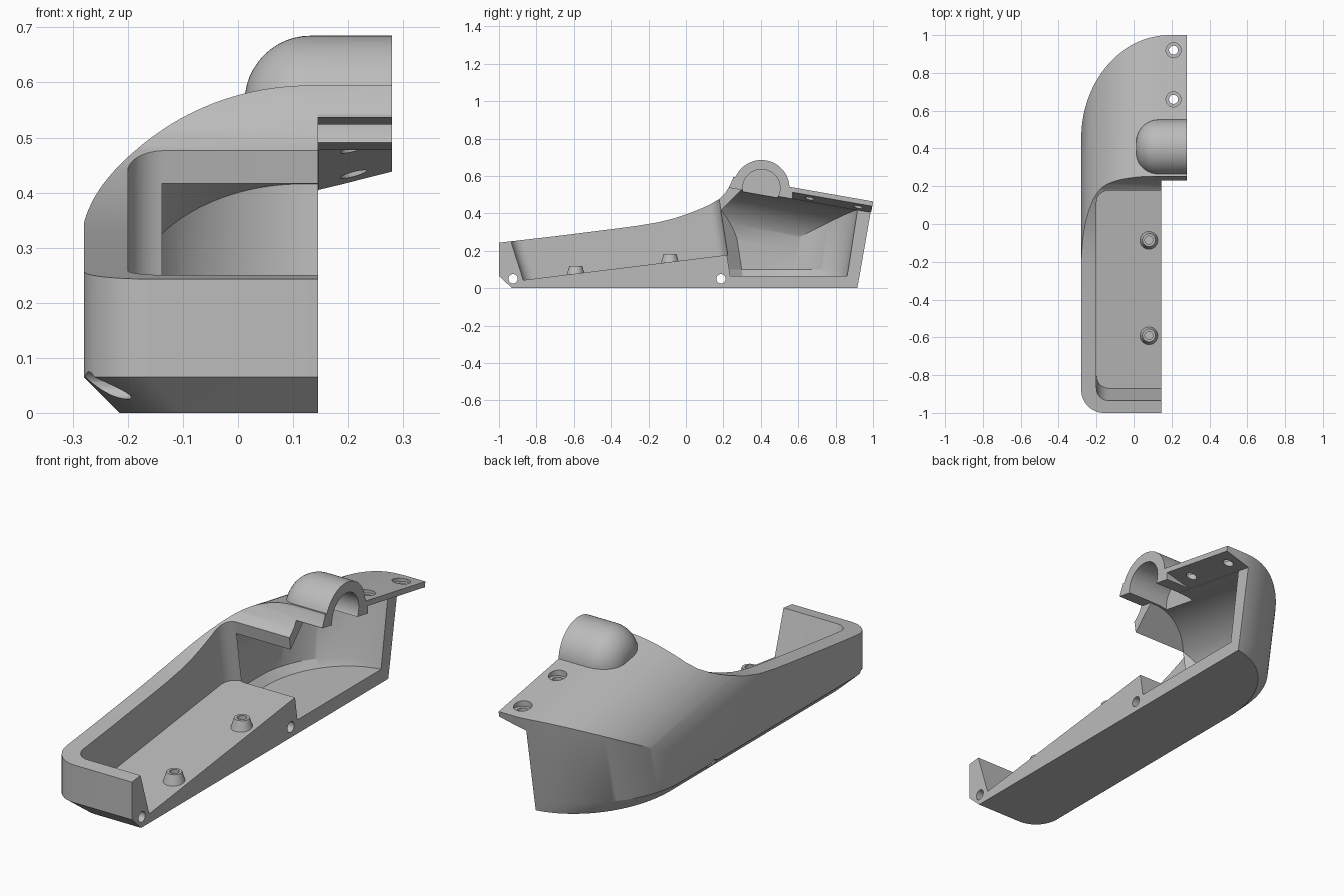
import bpy
from math import pi, sin, cos, radians
import bmesh

cube = bpy.data.objects.get("Cube")
if cube:
    bpy.data.objects.remove(cube, do_unlink=True)

grey = bpy.data.materials.new("plain grey")
grey.use_nodes = True
COLOUR = (0.5, 0.5, 0.5, 1)
grey.diffuse_color = COLOUR
grey.node_tree.nodes["Principled BSDF"].inputs["Base Color"].default_value = COLOUR

SLOPE = 0.175      # fall of the roof towards the back
LEAN = 0.174       # outward lean of the back wall
CUT_X = 0.145      # plane where the lower body ends
EDGE_X = 0.28      # plane where the roof plate ends
ROOF = 0.595       # roof height at y = 0.25


def arc(cx, cy, rx, ry, start, end, n=12):
    angles = [radians(start + (end - start) * i / n) for i in range(n + 1)]
    return [(cx + rx * cos(a), cy + ry * sin(a)) for a in angles]


def loft(name, rings):
    """Closed solid through rings of 3D points."""
    bm = bmesh.new()
    loops = [[bm.verts.new(p) for p in ring] for ring in rings]
    for a, b in zip(loops, loops[1:]):
        for i in range(len(a)):
            j = (i + 1) % len(a)
            bm.faces.new((a[i], a[j], b[j], b[i]))
    bm.faces.new(loops[0])
    bm.faces.new(loops[-1])
    bmesh.ops.recalc_face_normals(bm, faces=bm.faces)
    mesh = bpy.data.meshes.new(name)
    bm.to_mesh(mesh)
    bm.free()
    mesh.materials.append(grey)
    obj = bpy.data.objects.new(name, mesh)
    bpy.context.collection.objects.link(obj)
    return obj


def side_prism(name, points, x0, x1):
    return loft(name, [[(x, y, z) for y, z in points] for x in (x0, x1)])


def sloped_prism(name, points, y0, y1):
    """Sweep an x-z section along the roof slope."""
    return loft(name, [[(x, y, z - SLOPE * (y - 0.25)) for x, z in points] for y in (y0, y1)])


def upright(name, x, y, z0, z1, r, n=32):
    ring = arc(x, y, r, r, 0, 360, n)[:-1]
    return loft(name, [[(a, b, z) for a, b in ring] for z in (z0, z1)])


def combine(target, tool, operation):
    mod = target.modifiers.new(operation.lower(), "BOOLEAN")
    mod.operation = operation
    mod.solver = "EXACT"
    mod.object = tool
    bpy.context.view_layer.objects.active = target
    bpy.ops.object.modifier_apply(modifier=mod.name)
    bpy.data.objects.remove(tool, do_unlink=True)


def smooth(obj):
    bpy.ops.object.select_all(action="DESELECT")
    obj.select_set(True)
    bpy.context.view_layer.objects.active = obj
    bpy.ops.object.shade_smooth_by_angle(angle=radians(28))


# Outer body: plan outline with a bottom chamfer and a leaning rounded back
def body_ring(z, inset):
    left, front, back = -0.28 + inset, -1 + inset * 1.07, 0.92 + LEAN * z
    pts = [(0.3, back)] + arc(0.2, back - 0.5, 0.2 - left, 0.5, 90, 180, 36)
    pts += arc(left + 0.12, front + 0.12, 0.12, 0.12, 180, 270) + [(0.3, front)]
    return [(x, y, z) for x, y in pts]


body = loft("shell_body", [body_ring(0, 0.065), body_ring(0.065, 0), body_ring(0.75, 0)])

# Side silhouette of the rim, sweeping up into the roof
rim = [(-1.2, 0.217), (-1, 0.243), (-0.68, 0.28), (-0.36, 0.32), (-0.25, 0.335),
       (-0.144, 0.353), (-0.06, 0.374), (0.016, 0.4), (0.08, 0.425), (0.13, 0.448),
       (0.18, 0.478), (0.21, 0.508), (0.235, 0.55), (0.25, 0.585), (0.265, 0.64),
       (0.28, 0.8), (1.3, 0.8), (1.3, -0.1), (-1.2, -0.1)]
combine(body, side_prism("rim_tool", rim, -0.5, 0.5), "INTERSECT")


# Rounded roof section
def roof_section(rx, top):
    curve = arc(0.13, 0.23, rx, top - 0.23, 180, 90, 36)
    return [(0.13 - rx, -0.6)] + curve + [(0.4, top), (0.4, -0.6)]


combine(body, sloped_prism("roof_tool", roof_section(0.412, ROOF), -1.3, 1.3), "INTERSECT")

# Round-ended hump across the roof
HUMP_Y, HUMP_Z = 0.403, 0.535
dome = [(0.012 + 0.12 - 0.12 * cos(a), 0.03 + 0.12 * sin(a))
        for a in [radians(7.5 * i) for i in range(13)]] + [(0.3, 0.15)]
hump = loft("hump", [[(x, y, z) for y, z in arc(HUMP_Y, HUMP_Z, r, r, 0, 360, 64)[:-1]]
                     for x, r in dome])
combine(body, hump, "UNION")

# Front tray with a sloping floor
FLOOR = 0.1234


def floor_z(y):
    return 0.043 + FLOOR * (y + 0.87)


def tray_ring(front, back, height=None):
    r, left = 0.067, -0.2
    pts = [(0.35, back)] + arc(left + r, back - r, r, r, 90, 180)
    pts += arc(left + r, front + r, r, r, 180, 270) + [(0.35, front)]
    return [(x, y, height or floor_z(y)) for x, y in pts]


combine(body, loft("tray_tool", [tray_ring(-0.87, 0.224), tray_ring(-1.094, 0.134, 0.75)]),
        "DIFFERENCE")


# Rear cavity below the roof
def cavity_ring(z, inset):
    left, back = -0.198 + inset, 0.854 + 0.155 * z
    front = 0.181 + 0.158 * (0.417 - z)
    pts = [(0.33, back)] + arc(0.18, back - 0.42, 0.18 - left, 0.42, 90, 180, 36)
    pts += [(left, front + 0.067), (left + 0.065, front), (0.33, front)]
    return [(x, y, z) for x, y in pts]


cavity = loft("cavity_tool", [cavity_ring(0.065, 0.035), cavity_ring(0.1, 0),
                              cavity_ring(0.65, 0)])
bulkhead = [(0.1, -0.1), (0.1, 0.33), (0.4, 0.63), (1.3, 0.63), (1.3, -0.1)]
combine(cavity, side_prism("bulkhead_tool", bulkhead, -0.5, 0.5), "INTERSECT")
combine(cavity, sloped_prism("ceiling_tool", roof_section(0.33, 0.532), -0.3, 1.3), "INTERSECT")
combine(body, cavity, "DIFFERENCE")


# Open side: only the roof plate continues past the cut plane
def under(y):
    return 0.533 - SLOPE * (y - 0.25)


open_side = [(-1.3, -0.2), (1.3, -0.2), (1.3, under(1.3)), (0.23, under(0.23)),
             (0.23, 0.9), (-1.3, 0.9)]
combine(body, side_prism("side_tool", open_side, CUT_X, 0.5), "DIFFERENCE")
edge = [(-1.4, -0.3), (1.4, -0.3), (1.4, 1), (-1.4, 1)]
combine(body, side_prism("edge_tool", edge, EDGE_X, 0.6), "DIFFERENCE")

# Tapered underside of the rear lip
wedge = [(0.146, 0.4), (0.146, 0.534), (0.3, 0.574), (0.3, 0.4)]
combine(body, sloped_prism("lip_tool", wedge, 0.57, 1.3), "DIFFERENCE")

# Bore inside the hump
bore = arc(HUMP_Y, HUMP_Z, 0.1, 0.1, 0, 360, 48)[:-1]
combine(body, side_prism("bore_tool", bore, 0.06, 0.5), "DIFFERENCE")

# Cross holes near the base
for y in (-0.925, 0.187):
    hole = arc(y, 0.05, 0.025, 0.025, 0, 360, 24)[:-1]
    combine(body, side_prism("cross_hole_tool", hole, -0.5, 0.5), "DIFFERENCE")

# Counterbored screw holes in the roof plate
for y in (0.66, 0.92):
    top = ROOF - SLOPE * (y - 0.25)
    combine(body, upright("screw_tool", 0.21, y, top - 0.2, top + 0.1, 0.024), "DIFFERENCE")
    combine(body, upright("recess_tool", 0.21, y, top - 0.02, top + 0.1, 0.04), "DIFFERENCE")
smooth(body)

# Hollow conical bosses on the tray floor
for name, y in (("front_boss", -0.59), ("rear_boss", -0.085)):
    steps = [(0.05, -0.01), (0.034, 0.042), (0.021, 0.042), (0.021, 0.008)]
    boss = loft(name, [[(a, b, floor_z(y) + h) for a, b in arc(0.08, y, r, r, 0, 360, 32)[:-1]]
                       for r, h in steps])
    smooth(boss)
